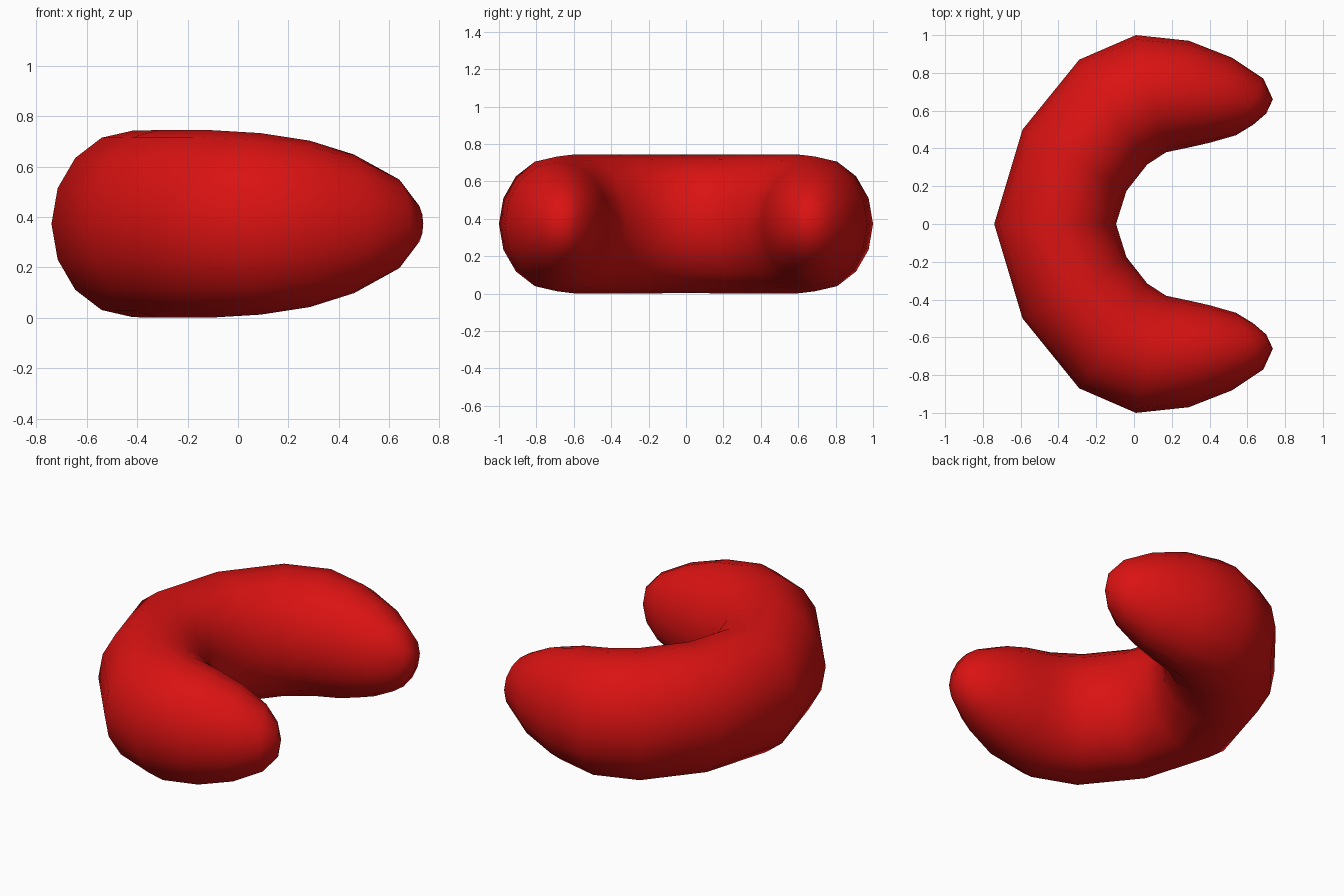
import bpy
import bmesh
import math
from mathutils import Vector

if "Cube" in bpy.data.objects:
    bpy.data.objects.remove(bpy.data.objects["Cube"], do_unlink=True)

SIDES = 16
MID_Z = 0.373

# Half of the crescent, from the middle to the tip:
# outer edge point, inner edge point, half height of the section
SECTIONS = [
    ((-0.74, 0.0), (-0.095, 0.0), 0.37),
    ((-0.59, 0.5), (-0.04, 0.175), 0.372),
    ((-0.29, 0.87), (0.07, 0.315), 0.372),
    ((0.01, 1.0), (0.17, 0.38), 0.36),
    ((0.29, 0.97), (0.28, 0.403), 0.33),
    ((0.52, 0.88), (0.40, 0.43), 0.275),
    ((0.685, 0.77), (0.54, 0.47), 0.19),
    ((0.735, 0.66), (0.63, 0.525), 0.10),
]
TIP = (0.70, 0.585)

# Plain red skin
red = bpy.data.materials.new("bright_red")
red.use_nodes = True
colour = (0.70, 0.006, 0.006, 1.0)
red.diffuse_color = colour
red.node_tree.nodes["Principled BSDF"].inputs["Base Color"].default_value = colour


def add_section(bm, outer, inner, half_height, side):
    """Upright oval ring spanning the outer and inner edge points."""
    a = Vector((outer[0], side * outer[1], MID_Z))
    b = Vector((inner[0], side * inner[1], MID_Z))
    centre, reach = (a + b) / 2, (a - b) / 2
    up = Vector((0, 0, half_height))
    ring = []
    for i in range(SIDES):
        t = math.tau * i / SIDES
        ring.append(bm.verts.new(centre + reach * math.cos(t) + up * math.sin(t)))
    return ring


# Curved body: back tip, through the middle, to the front tip
bm = bmesh.new()
rings = [add_section(bm, *s, 1) for s in reversed(SECTIONS)]
rings += [add_section(bm, *s, -1) for s in SECTIONS[1:]]
for r, q in zip(rings, rings[1:]):
    for i in range(SIDES):
        j = (i + 1) % SIDES
        bm.faces.new((r[i], r[j], q[j], q[i]))

# Rounded tips
for ring, side in ((rings[0], 1), (rings[-1], -1)):
    pole = bm.verts.new((TIP[0], side * TIP[1], MID_Z))
    for i in range(SIDES):
        bm.faces.new((ring[i], ring[(i + 1) % SIDES], pole))

bmesh.ops.recalc_face_normals(bm, faces=bm.faces)
for face in bm.faces:
    face.smooth = True

mesh = bpy.data.meshes.new("crescent_body")
bm.to_mesh(mesh)
bm.free()
mesh.materials.append(red)
body = bpy.data.objects.new("crescent_body", mesh)
bpy.context.collection.objects.link(body)
